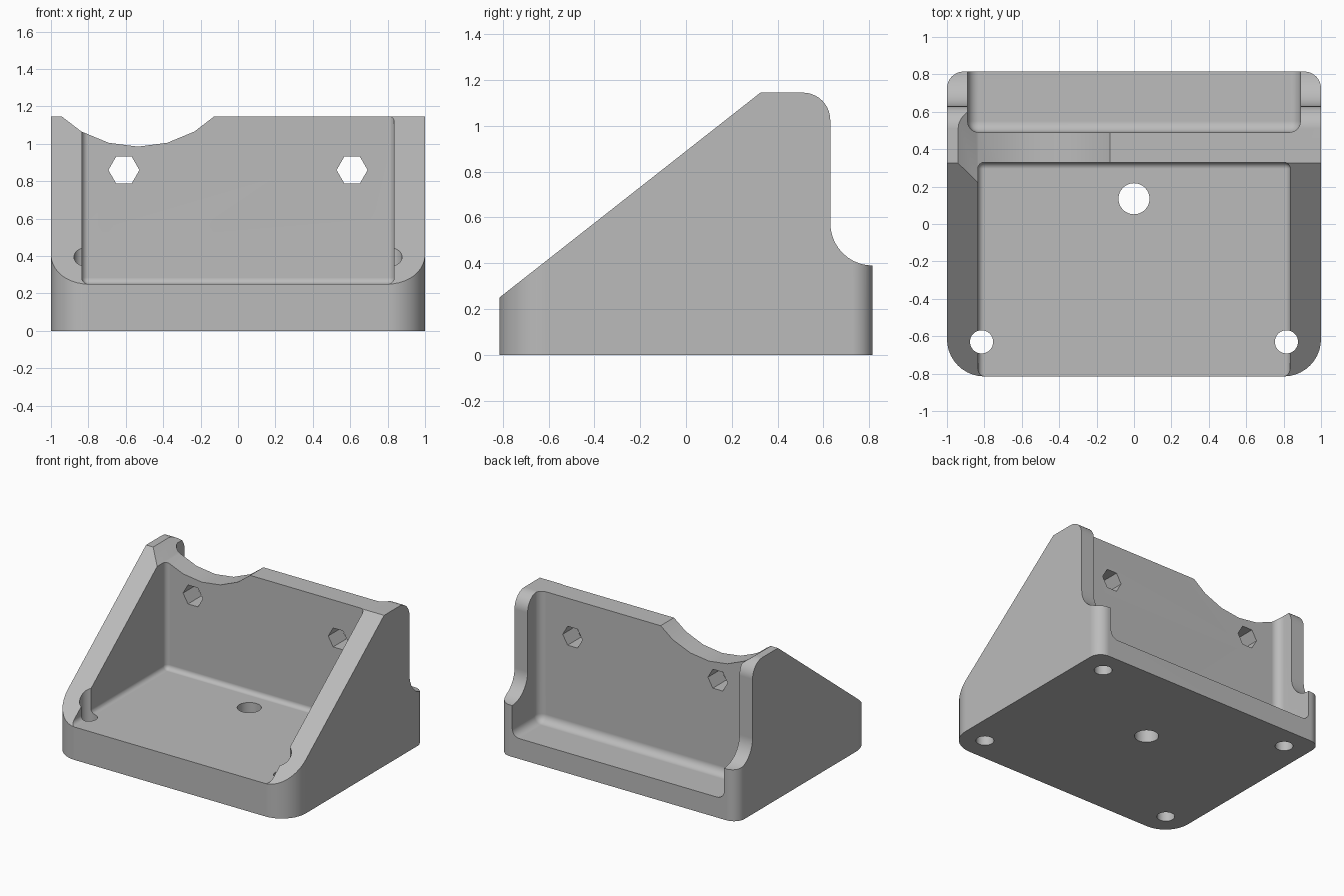
import bpy, bmesh
from math import sin, cos, pi, radians
from mathutils import Matrix, Vector

if "Cube" in bpy.data.objects:
    bpy.data.objects.remove(bpy.data.objects["Cube"])

grey = bpy.data.materials.new("matte_grey")
grey.use_nodes = True
colour = (0.5, 0.5, 0.5, 1)
grey.diffuse_color = colour
grey.node_tree.nodes["Principled BSDF"].inputs["Base Color"].default_value = colour


def finish(bm, name):
    bmesh.ops.recalc_face_normals(bm, faces=bm.faces)
    mesh = bpy.data.meshes.new(name)
    bm.to_mesh(mesh)
    bm.free()
    mesh.materials.append(grey)
    obj = bpy.data.objects.new(name, mesh)
    bpy.context.collection.objects.link(obj)
    return obj


def arc(cx, cy, r, start, end, steps=10):
    angles = [radians(start + (end - start) * i / steps) for i in range(steps + 1)]
    return [(cx + r * cos(a), cy + r * sin(a)) for a in angles]


def prism(name, points, place, direction):
    bm = bmesh.new()
    face = bm.faces.new([bm.verts.new(place(*p)) for p in points])
    new = bmesh.ops.extrude_face_region(bm, geom=[face])["geom"]
    verts = [v for v in new if isinstance(v, bmesh.types.BMVert)]
    bmesh.ops.translate(bm, verts=verts, vec=direction)
    return finish(bm, name)


def rounded_box(name, low, high, radius):
    low, high = Vector(low), Vector(high)
    bm = bmesh.new()
    bmesh.ops.create_cube(bm, size=1, matrix=Matrix.Translation((low + high) / 2)
                          @ Matrix.Diagonal((*(high - low), 1)))
    bmesh.ops.bevel(bm, geom=bm.edges[:], offset=radius, segments=6,
                    profile=0.5, affect='EDGES')
    return finish(bm, name)


def hole(name, x, y, r, bottom, top):
    return prism(name, arc(x, y, r, 0, 350, 35), lambda a, b: (a, b, bottom),
                 (0, 0, top - bottom))


def boolean(target, tool, operation='DIFFERENCE'):
    mod = target.modifiers.new("cut", 'BOOLEAN')
    mod.object, mod.operation, mod.solver = tool, operation, 'EXACT'
    bpy.context.view_layer.objects.active = target
    bpy.ops.object.modifier_apply(modifier=mod.name)
    bpy.data.objects.remove(tool)


# Sloped side profile, with rounded top and cove at the rear
slope = (1.145 - 0.25) / (0.325 + 0.815)
profile = [(-1, 0), (1, 0), (1, 0.39)]
profile += arc(0.815, 0.575, 0.185, 270, 180)
profile += arc(0.51, 1.025, 0.12, 0, 90)
profile += [(0.325, 1.145), (-1, 0.25 - slope * 0.185)]
bracket = prism("bracket_body", profile, lambda y, z: (-1.2, y, z), (2.4, 0, 0))

# Rounded footprint
front_r, back_r = 0.2, 0.09
plan = arc(1 - front_r, front_r - 0.815, front_r, 270, 360)
plan += arc(1 - back_r, 0.815 - back_r, back_r, 0, 90)
plan += arc(back_r - 1, 0.815 - back_r, back_r, 90, 180)
plan += arc(front_r - 1, front_r - 0.815, front_r, 180, 270)
boolean(bracket, prism("footprint", plan, lambda x, y: (x, y, -0.2), (0, 0, 2)),
        'INTERSECT')

# Front tray and rear recess on either side of the upright wall
boolean(bracket, rounded_box("front_tray", (-0.835, -2, 0.25), (0.835, 0.33, 2), 0.035))
boolean(bracket, rounded_box("rear_recess", (-0.89, 0.49, 0.155), (0.89, 2, 2), 0.06))

# Curved notch in the top edge
boolean(bracket, prism("top_notch", arc(-0.535, 1.59, 0.605, 0, 345, 23),
                       lambda x, z: (x, -1.5, z), (0, 3, 0)))

# Hexagonal holes in the wall
for x in (-0.61, 0.61):
    boolean(bracket, prism("hex_hole", arc(x, 0.86, 0.083, 0, 300, 5),
                           lambda a, z: (a, 0.2, z), (0, 0.4, 0)))

# Screw holes: through at the front and centre, blind at the back
boolean(bracket, hole("centre_hole", 0, 0.135, 0.083, -0.1, 0.6))
for x in (-0.815, 0.815):
    boolean(bracket, hole("front_hole", x, -0.63, 0.062, -0.1, 0.8))
    boolean(bracket, hole("back_hole", x, 0.64, 0.062, -0.1, 0.11))

# Smooth fillets with crisp edges
bpy.ops.object.select_all(action='DESELECT')
bracket.select_set(True)
bpy.context.view_layer.objects.active = bracket
bpy.ops.object.shade_smooth_by_angle(angle=radians(25))
weighted = bracket.modifiers.new("even_shading", 'WEIGHTED_NORMAL')
weighted.keep_sharp = True
